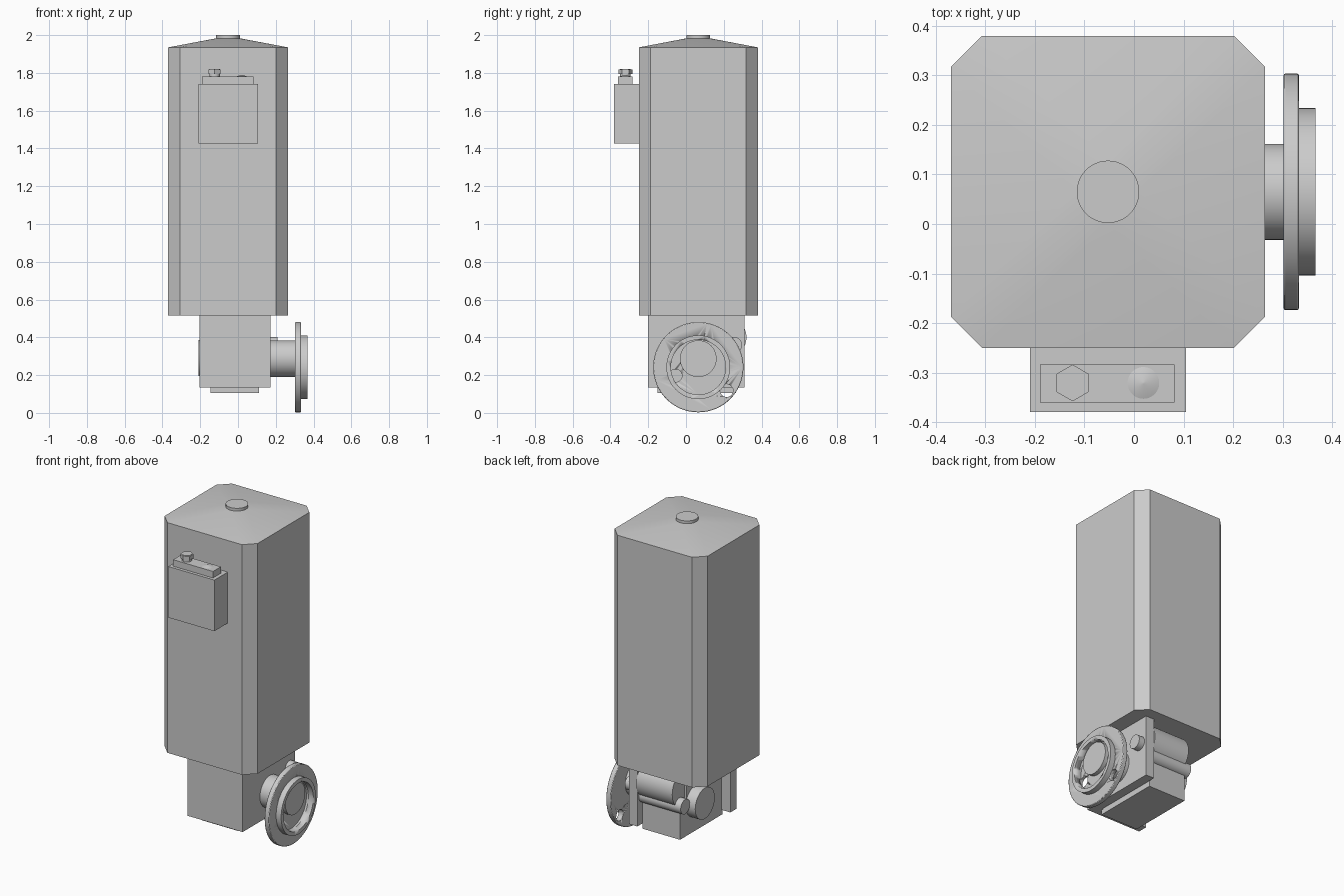
import bpy, bmesh, math
from mathutils import Vector, Matrix

cube = bpy.data.objects.get("Cube")
if cube:
    bpy.data.objects.remove(cube, do_unlink=True)

grey = bpy.data.materials.new("plain grey")
grey.use_nodes = True
grey.diffuse_color = (0.6, 0.6, 0.6, 1)
grey.node_tree.nodes["Principled BSDF"].inputs["Base Color"].default_value = (0.6, 0.6, 0.6, 1)


def finish(name, bm):
    bmesh.ops.recalc_face_normals(bm, faces=bm.faces[:])
    mesh = bpy.data.meshes.new(name)
    bm.to_mesh(mesh)
    bm.free()
    mesh.materials.append(grey)
    ob = bpy.data.objects.new(name, mesh)
    bpy.context.collection.objects.link(ob)
    bpy.ops.object.select_all(action="DESELECT")
    bpy.context.view_layer.objects.active = ob
    ob.select_set(True)
    bpy.ops.object.shade_smooth_by_angle(angle=math.radians(30))
    return ob


def box(name, x, y, z):
    bm = bmesh.new()
    low, high = Vector((x[0], y[0], z[0])), Vector((x[1], y[1], z[1]))
    size = Matrix.Diagonal((*(high - low), 1))
    bmesh.ops.create_cube(bm, size=1, matrix=Matrix.Translation((low + high) / 2) @ size)
    return finish(name, bm)


def rod(name, axis, span, centre, r, r_end=None, sides=48):
    """Cylinder or cone along x or z; centre holds the other two coordinates."""
    bm = bmesh.new()
    mid = sum(span) / 2
    if axis == "x":
        place = Matrix.Translation((mid, *centre)) @ Matrix.Rotation(math.pi / 2, 4, "Y")
    else:
        place = Matrix.Translation((*centre, mid))
    bmesh.ops.create_cone(bm, cap_ends=True, segments=sides, radius1=r,
                          radius2=r if r_end is None else r_end,
                          depth=span[1] - span[0], matrix=place)
    return finish(name, bm)


def cut(target, cutter):
    cutter.hide_render = True
    cutter.hide_set(True)
    mod = target.modifiers.new("cut", "BOOLEAN")
    mod.operation = "DIFFERENCE"
    mod.solver = "EXACT"
    mod.object = cutter


# Chamfered housing outline
X0, X1, Y0, Y1, C = -0.37, 0.265, -0.25, 0.38, 0.063
MID = ((X0 + X1) / 2, (Y0 + Y1) / 2)
outline = [(X0 + C, Y0), (X1 - C, Y0), (X1, Y0 + C), (X1, Y1 - C),
           (X1 - C, Y1), (X0 + C, Y1), (X0, Y1 - C), (X0, Y0 + C)]
EAVE = 1.935

# Housing
bm = bmesh.new()
base = bm.faces.new([bm.verts.new((x, y, 0.515)) for x, y in outline])
walls = bmesh.ops.extrude_face_region(bm, geom=[base])
bmesh.ops.translate(bm, vec=(0, 0, EAVE - 0.515),
                    verts=[v for v in walls["geom"] if isinstance(v, bmesh.types.BMVert)])
finish("housing", bm)

# Shallow roof blending the outline into a circle
bm = bmesh.new()
for x, y in outline:
    bm.verts.new((x, y, EAVE))
for i in range(48):
    a = math.tau * i / 48
    bm.verts.new((MID[0] + 0.063 * math.cos(a), MID[1] + 0.063 * math.sin(a), 1.983))
bmesh.ops.convex_hull(bm, input=bm.verts[:])
finish("roof", bm)
rod("roof_cap", "z", (1.975, 2.0), MID, 0.063)

# Connector box on the front
box("connector_box", (-0.21, 0.105), (-0.38, -0.25), (1.425, 1.74))
box("connector_lid", (-0.19, 0.082), (-0.361, -0.284), (1.74, 1.78))
rod("plug_stem", "z", (1.78, 1.82), (-0.124, -0.321), 0.028)
rod("plug_nut", "z", (1.793, 1.818), (-0.124, -0.321), 0.037, sides=6)
rod("button", "z", (1.78, 1.79), (0.019, -0.321), 0.032, 0.002)

# Gearbox frame under the housing
box("front_plate", (-0.205, 0.172), (-0.2, -0.14), (0.135, 0.515))
box("side_plate", (0.115, 0.172), (-0.2, 0.31), (0.135, 0.515))
box("gear_block", (-0.145, 0.11), (-0.15, 0.265), (0.105, 0.30))
box("upper_block", (-0.145, 0.115), (-0.14, 0.2), (0.30, 0.515))
rod("motor", "x", (-0.13, 0.115), (0.205, 0.40), 0.115)
rod("motor_cap", "x", (-0.17, 0.115), (0.25, 0.31), 0.045)
rod("bearing_end", "x", (-0.21, 0.0), (0.115, 0.29), 0.095)
rod("side_pin", "x", (0.17, 0.21), (0.255, 0.36), 0.042)

# Flanged wheel with recess and through holes
HUB = (0.065, 0.242)
flange = rod("wheel_flange", "x", (0.302, 0.333), HUB, 0.239, sides=64)
bevel = flange.modifiers.new("edge", "BEVEL")
bevel.width = 0.004
bevel.segments = 2
ring = rod("wheel_ring", "x", (0.333, 0.367), HUB, 0.169, sides=64)
recess = rod("recess_cutter", "x", (0.32, 0.40), HUB, 0.145, sides=64)
cut(flange, recess)
cut(ring, recess)
for i, (y, z) in enumerate([(-0.055, 0.197), (0.215, 0.118)]):
    cut(flange, rod(f"hole_cutter_{i + 1}", "x", (0.25, 0.332 + 0.1 * i), (y, z), 0.034))
rod("wheel_shaft", "x", (0.172, 0.345), (0.065, 0.287), 0.097)
